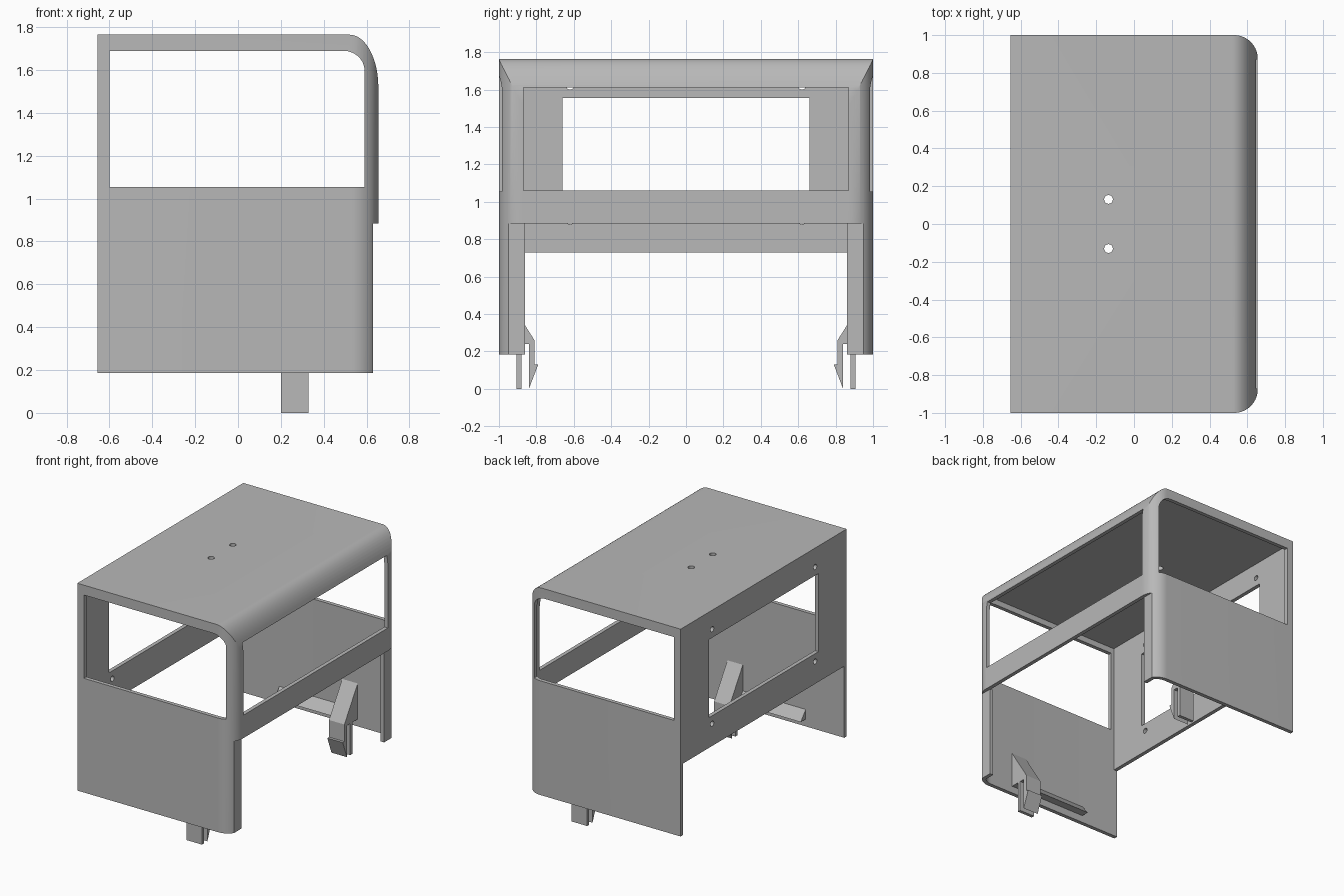
import bpy, bmesh, math

cube = bpy.data.objects.get("Cube")
if cube:
    bpy.data.objects.remove(cube, do_unlink=True)

grey = bpy.data.materials.new("plain grey")
grey.use_nodes = True
COLOUR = (0.48, 0.48, 0.48, 1)
grey.diffuse_color = COLOUR
for node in grey.node_tree.nodes:
    if node.type == 'BSDF_PRINCIPLED':
        node.inputs["Base Color"].default_value = COLOUR


def prism(name, pts, axis, lo, hi):
    """Extrude a closed 2D outline along one axis."""
    place = {'x': lambda a, b, t: (t, a, b),
             'y': lambda a, b, t: (a, t, b),
             'z': lambda a, b, t: (a, b, t)}[axis]
    bm = bmesh.new()
    ends = [[bm.verts.new(place(a, b, t)) for a, b in pts] for t in (lo, hi)]
    n = len(pts)
    for ring in ends:
        bm.faces.new(ring)
    for i in range(n):
        j = (i + 1) % n
        bm.faces.new((ends[0][i], ends[0][j], ends[1][j], ends[1][i]))
    bmesh.ops.recalc_face_normals(bm, faces=bm.faces)
    mesh = bpy.data.meshes.new(name)
    bm.to_mesh(mesh)
    bm.free()
    mesh.materials.append(grey)
    ob = bpy.data.objects.new(name, mesh)
    bpy.context.collection.objects.link(ob)
    return ob


def box(name, x0, x1, y0, y1, z0, z1):
    return prism(name, [(x0, y0), (x1, y0), (x1, y1), (x0, y1)], 'z', z0, z1)


def arc(cx, cy, rx, ry, a0, a1, n=14):
    return [(cx + rx * math.cos(math.radians(a0 + (a1 - a0) * i / n)),
             cy + ry * math.sin(math.radians(a0 + (a1 - a0) * i / n)))
            for i in range(n + 1)]


def boolean(target, cutter, operation='DIFFERENCE'):
    """Apply a boolean and discard its cutter."""
    mod = target.modifiers.new("cut", 'BOOLEAN')
    mod.operation, mod.solver, mod.object = operation, 'EXACT', cutter
    bpy.context.view_layer.objects.active = target
    bpy.ops.object.modifier_apply(modifier=mod.name)
    bpy.data.objects.remove(cutter, do_unlink=True)


def cab_solid(name, t, bottom):
    """Cab volume inset by t: side profile crossed with rounded plan."""
    side = [(-0.655 + t, bottom), (0.655 - t, bottom)]
    side += arc(0.52, 1.52, 0.135 - t, 0.245 - t, 0, 90)
    side += [(-0.655 + t, 1.765 - t)]
    r = 0.125 - t
    plan = [(-0.9, -1 + t)] + arc(0.53, -0.875, r, r, -90, 0)
    plan += arc(0.53, 0.875, r, r, 0, 90) + [(-0.9, 1 - t)]
    body = prism(name, side, 'y', -1.2, 1.2)
    boolean(body, prism("plan_cutter", plan, 'z', bottom - 0.2, 2), 'INTERSECT')
    return body


# Hollow cab shell, open underneath
shell = cab_solid("cab_shell", 0, 0.185)
boolean(shell, cab_solid("cavity", 0.03, 0.0))

# Side windows with a rounded upper front corner
window = [(-0.6, 1.055), (0.59, 1.055)] + arc(0.49, 1.60, 0.10, 0.09, 0, 90) + [(-0.6, 1.69)]
boolean(shell, prism("side_windows", window, 'y', -1.3, 1.3))

# Windscreen, rear window and lower openings
for cut in [(0.55, 0.9, -0.87, 0.87, 1.06, 1.61),
            (-0.9, -0.6, -0.66, 0.66, 0.96, 1.555),
            (-0.9, -0.6, -0.97, 0.97, 0.0, 0.73),
            (0.5, 0.9, -0.86, 0.86, 0.0, 0.885),
            (0.63, 0.9, -1.2, 1.2, 0.0, 0.885)]:
    boolean(shell, box("opening", *cut))

# Screw holes in the roof and the rear wall
for y in (-0.13, 0.13):
    boolean(shell, prism("roof_hole", arc(-0.135, y, 0.023, 0.023, 0, 345, 23), 'z', 1.6, 1.9))
for y in (-0.62, 0.62):
    for z in (0.90, 1.62):
        boolean(shell, prism("rear_hole", arc(y, z, 0.02, 0.02, 0, 345, 23), 'x', -0.9, -0.55))

bpy.ops.object.select_all(action='DESELECT')
shell.select_set(True)
bpy.context.view_layer.objects.active = shell
bpy.ops.object.shade_smooth_by_angle(angle=math.radians(30))

# Outlines of the mounting clip and the small wedge rib, as (y, z)
CLIP = [(0.975, 0.52), (0.81, 0.26), (0.81, 0.13), (0.79, 0.13), (0.84, 0),
        (0.84, 0.24), (0.88, 0.24), (0.88, 0), (0.905, 0), (0.905, 0.24), (0.975, 0.24)]
RIB = [(0.975, 0.32), (0.91, 0.24), (0.975, 0.24)]

for label, s in (("right", -1), ("left", 1)):
    prism(label + "_clip", [(s * y, z) for y, z in CLIP], 'x', 0.20, 0.33)
    prism(label + "_rib", [(s * y, z) for y, z in RIB], 'x', -0.33, 0.20)
    # Flat lower door pillar
    y0, y1 = sorted((s * 0.86, s * 0.949))
    box(label + "_lower_pillar", 0.60, 0.629, y0, y1, 0.185, 0.89)
